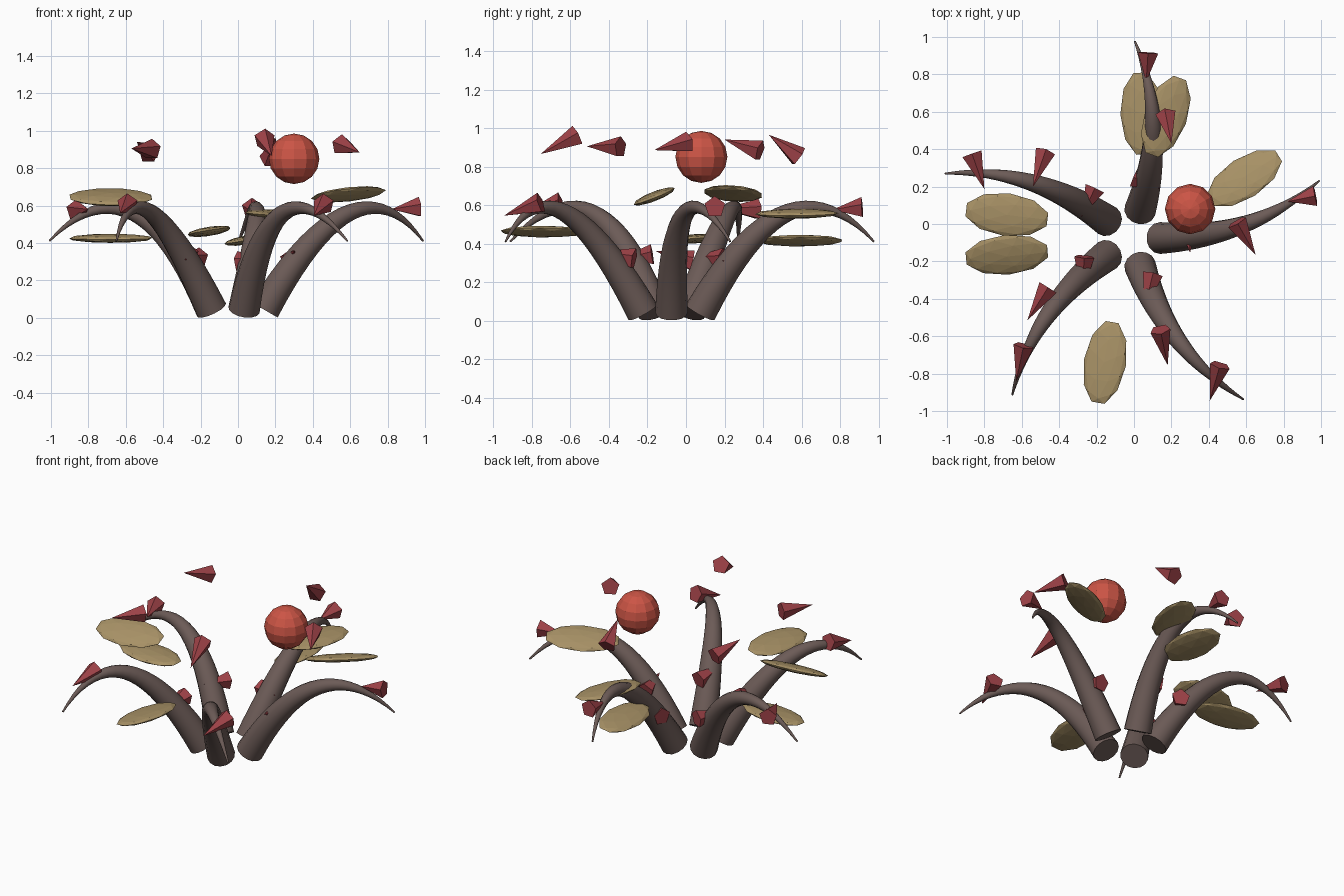
import bpy, bmesh, math
from mathutils import Vector, Matrix, Euler

if "Cube" in bpy.data.objects:
    bpy.data.objects.remove(bpy.data.objects["Cube"])


def material(name, rgb):
    m = bpy.data.materials.new(name)
    m.diffuse_color = (*rgb, 1)
    m.use_nodes = True
    m.node_tree.nodes["Principled BSDF"].inputs["Base Color"].default_value = m.diffuse_color
    return m


BARK = material("bark", (0.15, 0.105, 0.095))
THORN = material("thorn_red", (0.35, 0.055, 0.065))
LEAF = material("dry_leaf", (0.39, 0.285, 0.133))
BERRY = material("berry_red", (0.60, 0.09, 0.06))


def finish(bm, name, mat, smooth=False):
    bmesh.ops.recalc_face_normals(bm, faces=bm.faces)
    me = bpy.data.meshes.new(name)
    bm.to_mesh(me)
    bm.free()
    me.materials.append(mat)
    ob = bpy.data.objects.new(name, me)
    bpy.context.collection.objects.link(ob)
    if smooth:
        bpy.ops.object.select_all(action='DESELECT')
        ob.select_set(True)
        bpy.context.view_layer.objects.active = ob
        bpy.ops.object.shade_smooth_by_angle(angle=math.radians(40))
    return ob


# Arching vines: tapered tubes along a quadratic curve, five around the centre
CENTRE = Vector((-0.016, -0.075, 0))
A, B, C = Vector((0.156, 0, 0.043)), Vector((0.65, 0, 0.90)), Vector((1.006, 0.305, 0.41))
SIDES, STEPS = 14, 20


def vine(i):
    turn = Matrix.Translation(CENTRE) @ Matrix.Rotation(math.radians(72 * i), 4, 'Z')
    bm = bmesh.new()
    rings = []
    for k in range(STEPS + 1):
        t = k / STEPS
        p = A * (1 - t) ** 2 + B * 2 * t * (1 - t) + C * t * t
        d = ((B - A) * (1 - t) + (C - B) * t).normalized()
        side = Vector((0, 1, 0))
        side = (side - d * side.dot(d)).normalized()
        up = d.cross(side)
        r = 0.085 + (0.005 - 0.085) * t
        ring = []
        for s in range(SIDES):
            a = 2 * math.pi * s / SIDES
            ring.append(bm.verts.new(turn @ (p + (side * math.cos(a) + up * math.sin(a)) * r)))
        rings.append(ring)
    for r0, r1 in zip(rings, rings[1:]):
        for s in range(SIDES):
            n = (s + 1) % SIDES
            bm.faces.new((r0[s], r0[n], r1[n], r1[s]))
    bm.faces.new(rings[0])
    bm.faces.new(rings[-1])
    finish(bm, f"vine_{i + 1}", BARK, True)


for i in range(5):
    vine(i)

# Thorns: five-sided cones, given as base centre and tip
THORNS = [
    # low thorns
    ((0.28, 0.03, 0.31), (0.30, -0.155, 0.36)),
    ((0.00, 0.25, 0.30), (0.14, 0.19, 0.31)),
    ((-0.21, 0.19, 0.32), (-0.28, 0.04, 0.33)),
    ((-0.265, -0.175, 0.34), (-0.28, -0.37, 0.31)),
    ((0.10, -0.27, 0.32), (0.055, -0.46, 0.36)),
    # floating middle thorns
    ((0.55, 0.01, 0.925), (0.65, -0.165, 0.885)),
    ((0.17, 0.585, 0.85), (0.20, 0.43, 0.965)),
    ((-0.475, 0.385, 0.88), (-0.54, 0.20, 0.94)),
    ((-0.46, -0.34, 0.90), (-0.57, -0.515, 0.905)),
    ((0.14, -0.565, 0.96), (0.18, -0.755, 0.865)),
    # outer thorns
    ((0.97, 0.15, 0.59), (0.82, 0.12, 0.58)),
    ((0.075, 0.915, 0.585), (0.065, 0.76, 0.575)),
    ((-0.866, 0.375, 0.575), (-0.80, 0.187, 0.58)),
    ((-0.59, -0.65, 0.61), (-0.63, -0.84, 0.56)),
    ((0.46, -0.755, 0.61), (0.405, -0.945, 0.545)),
]
for n, (base, tip) in enumerate(THORNS):
    base, tip = Vector(base), Vector(tip)
    d = tip - base
    m = Matrix.Translation((base + tip) / 2) @ d.to_track_quat('Z', 'Y').to_matrix().to_4x4()
    bm = bmesh.new()
    bmesh.ops.create_cone(bm, cap_ends=True, segments=5, radius1=0.057, radius2=0,
                          depth=d.length, matrix=m)
    finish(bm, f"thorn_{n + 1}", THORN)

# Leaves: flattened faceted ellipsoids; centre and rotation in degrees
LEAVES = [
    ((0.59, 0.245, 0.66), (-18, -3, 33)),
    ((0.04, 0.59, 0.415), (-10, 0, 92)),
    ((0.17, 0.575, 0.555), (5, 0, 70)),
    ((-0.68, 0.05, 0.425), (3, 0, -7)),
    ((-0.68, -0.165, 0.645), (22, 0, 5)),
    ((-0.155, -0.74, 0.462), (-10, 0, 80)),
]
for n, (loc, rot) in enumerate(LEAVES):
    bm = bmesh.new()
    m = Matrix.LocRotScale(Vector(loc), Euler([math.radians(a) for a in rot]),
                           Vector((0.23, 0.115, 0.024)))
    bmesh.ops.create_icosphere(bm, subdivisions=2, radius=1, matrix=m)
    finish(bm, f"leaf_{n + 1}", LEAF)

# Round berry
bm = bmesh.new()
bmesh.ops.create_uvsphere(bm, u_segments=12, v_segments=8, radius=0.135,
                          matrix=Matrix.Translation((0.30, 0.08, 0.85)))
finish(bm, "berry", BERRY)
